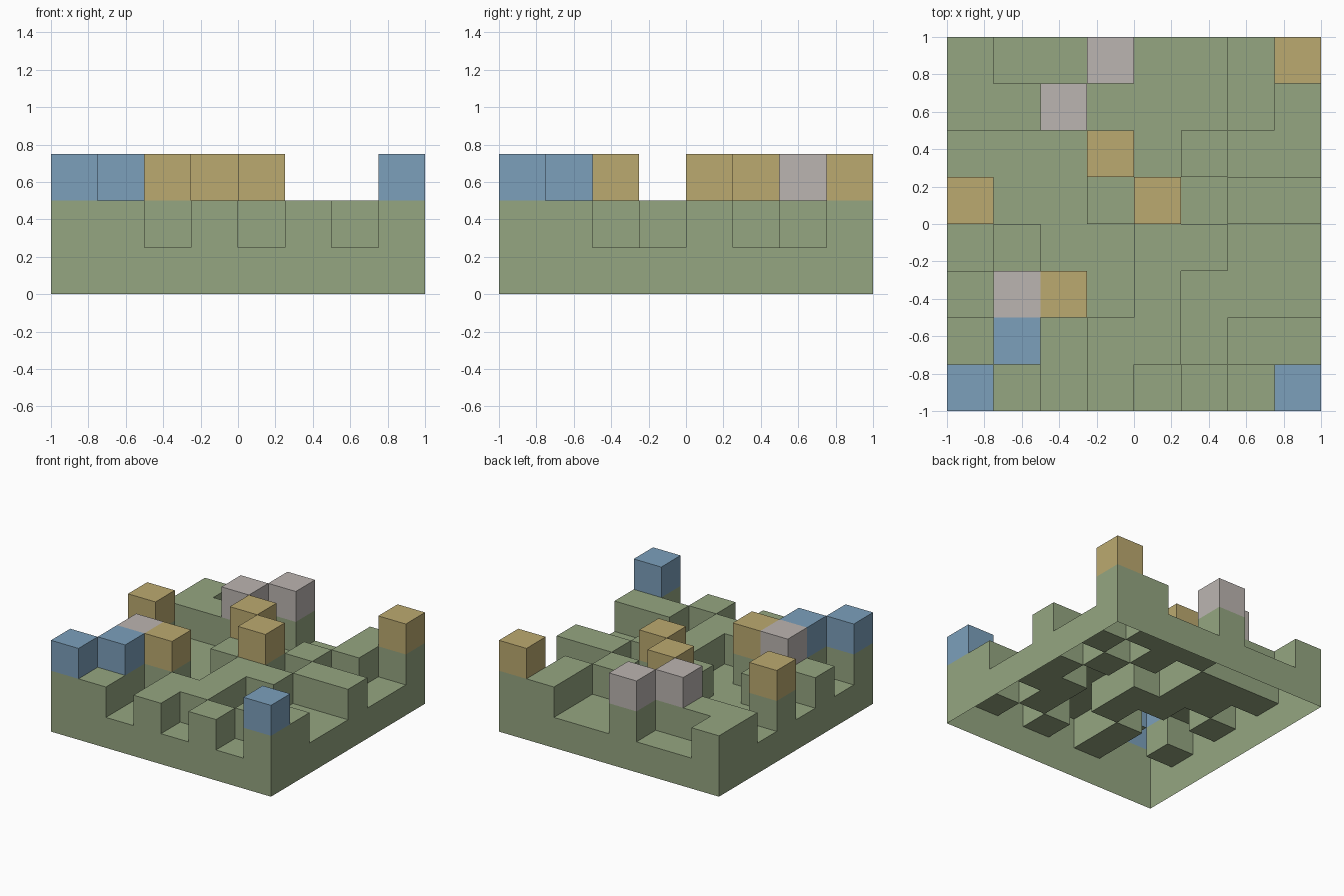
import bpy, bmesh

if "Cube" in bpy.data.objects:
    bpy.data.objects.remove(bpy.data.objects["Cube"])

# Tile map, back row first: l = low ground, h = high ground,
# s / y / b = stone, sand and water blocks sitting on high ground
ROWS = ["hllsllhy",
        "hhslllhl",
        "lllylhll",
        "yllhylhh",
        "lhllhhll",
        "hsylhlll",
        "lblhhlhh",
        "bhlhlhlb"]
S = 0.25
LEVEL = {"l": 1, "h": 2, "s": 3, "y": 3, "b": 3}
PARTS = {"ground": ("lh", (0.30, 0.38, 0.22)),
         "stone_blocks": ("s", (0.50, 0.46, 0.44)),
         "sand_blocks": ("y", (0.50, 0.40, 0.16)),
         "water_blocks": ("b", (0.20, 0.35, 0.50))}


def tile(i, j):
    return ROWS[7 - j][i] if 0 <= i < 8 and 0 <= j < 8 else None


def level(i, j):
    return LEVEL.get(tile(i, j), 0)


def add_face(bm, pts):
    bm.faces.new([bm.verts.new(((x - 4) * S, (y - 4) * S, z * S)) for x, y, z in pts])


# Wall directions: neighbour offset and the wall's bottom edge (outward winding)
SIDES = [((0, -1), (0, 0), (1, 0)), ((1, 0), (1, 0), (1, 1)),
         ((0, 1), (1, 1), (0, 1)), ((-1, 0), (0, 1), (0, 0))]


def build_part(name, kinds, color):
    """Open-bottomed shell: tops plus the walls down to lower neighbours."""
    bm = bmesh.new()
    ground = name == "ground"
    for i in range(8):
        for j in range(8):
            kind, top = tile(i, j), level(i, j)
            if kind in kinds:
                add_face(bm, [(i, j, top), (i + 1, j, top),
                              (i + 1, j + 1, top), (i, j + 1, top)])
            elif not ground:
                continue
            lo, hi = (0, min(top, 2)) if ground else (2, 3)
            for (di, dj), a, b in SIDES:
                for z in range(max(lo, level(i + di, j + dj)), hi):
                    p, q = (i + a[0], j + a[1]), (i + b[0], j + b[1])
                    add_face(bm, [(*p, z), (*q, z), (*q, z + 1), (*p, z + 1)])
    bmesh.ops.remove_doubles(bm, verts=bm.verts, dist=1e-4)
    mesh = bpy.data.meshes.new(name)
    bm.to_mesh(mesh)
    bm.free()
    mat = bpy.data.materials.new(name)
    mat.diffuse_color = (*color, 1)
    mat.use_nodes = True
    mat.node_tree.nodes["Principled BSDF"].inputs["Base Color"].default_value = mat.diffuse_color
    mesh.materials.append(mat)
    bpy.context.collection.objects.link(bpy.data.objects.new(name, mesh))


for part, (kinds, color) in PARTS.items():
    build_part(part, kinds, color)
